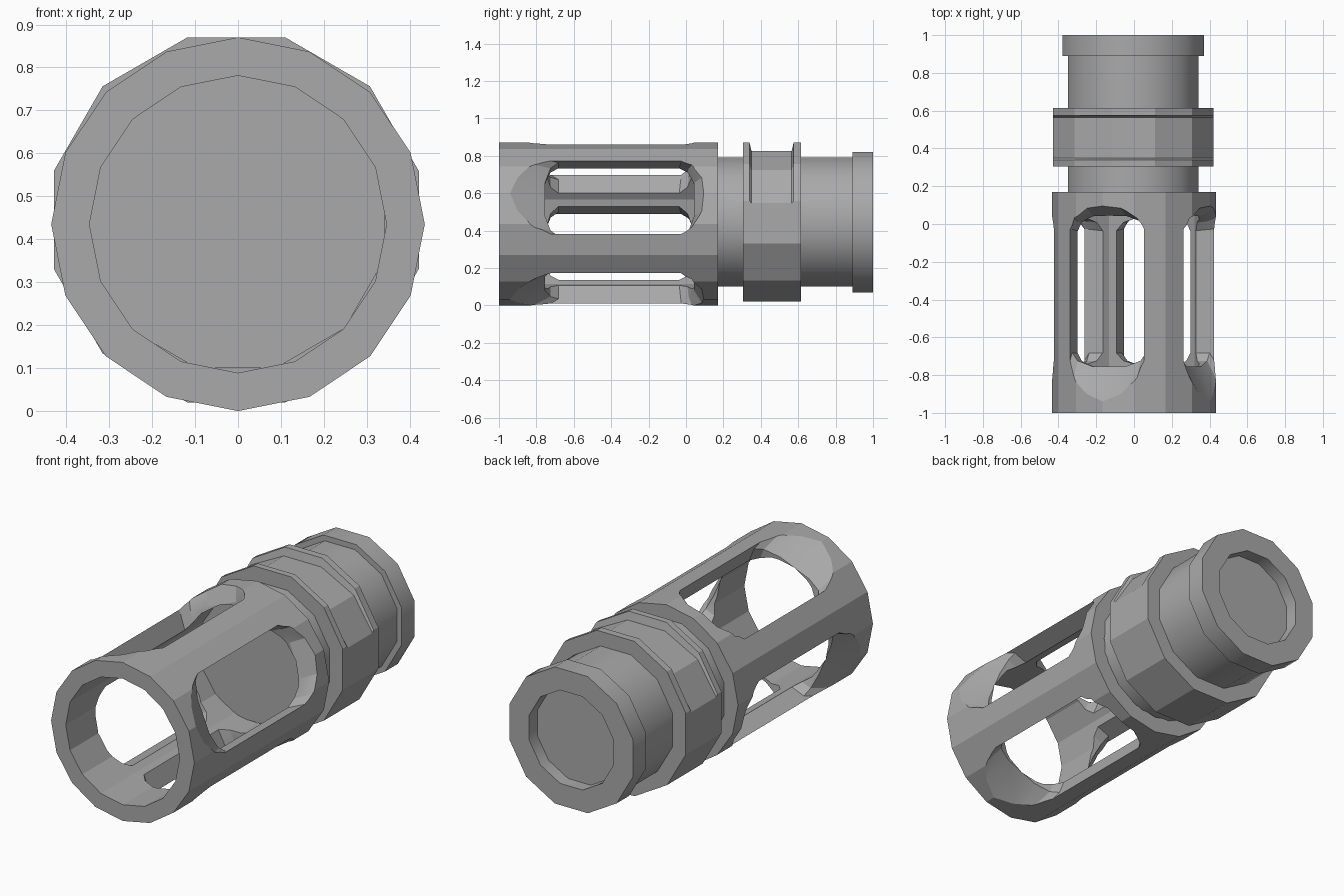
import bpy, bmesh, math
from mathutils import Vector

if "Cube" in bpy.data.objects:
    bpy.data.objects.remove(bpy.data.objects["Cube"], do_unlink=True)

# Single bare metal colour
metal = bpy.data.materials.new("grey metal")
metal.use_nodes = True
GREY = (0.4, 0.4, 0.4, 1)
metal.diffuse_color = GREY
metal.node_tree.nodes["Principled BSDF"].inputs["Base Color"].default_value = GREY


def finish(name, bm, angle=None):
    """Turn a bmesh into a named object."""
    bmesh.ops.recalc_face_normals(bm, faces=bm.faces)
    mesh = bpy.data.meshes.new(name)
    bm.to_mesh(mesh)
    bm.free()
    mesh.materials.append(metal)
    obj = bpy.data.objects.new(name, mesh)
    bpy.context.collection.objects.link(obj)
    smooth(obj, angle)
    return obj


def smooth(obj, angle):
    if angle:
        bpy.ops.object.select_all(action='DESELECT')
        obj.select_set(True)
        bpy.context.view_layer.objects.active = obj
        bpy.ops.object.shade_smooth_by_angle(angle=math.radians(angle))


def skin(bm, rings, closed=False):
    """Bridge equal loops of points, capping the ends unless closed."""
    loops = [[bm.verts.new(p) for p in ring] for ring in rings]
    pairs = list(zip(loops, loops[1:]))
    if closed:
        pairs.append((loops[-1], loops[0]))
    else:
        bm.faces.new(loops[0])
        bm.faces.new(loops[-1])
    n = len(loops[0])
    for a, b in pairs:
        for i in range(n):
            j = (i + 1) % n
            bm.faces.new((a[i], a[j], b[j], b[i]))


def ring(y, radius, sides, centre, offset=0.0, top=1.0):
    """Polygon around the long axis; top squashes the upper half."""
    points = []
    for i in range(sides):
        a = 2 * math.pi * i / sides + offset
        x, z = radius * math.cos(a), radius * math.sin(a)
        points.append(Vector((centre[0] + x, y, centre[1] + z * (top if z > 0 else 1))))
    return points


CAGE = (0, 0.435)
REAR = (-0.004, 0.445)
HALF = math.radians(15)

# Slotted front cage: a thick sixteen-sided tube
bm = bmesh.new()
section = [(-1, 0.435), (0.17, 0.435), (0.17, 0.346), (-1, 0.346)]
skin(bm, [ring(y, r, 16, CAGE) for y, r in section], closed=True)
cage = finish("slotted_cage", bm)

# Cutters: rounded slots, scooped towards the front
bm = bmesh.new()
WIDTH = 0.212
END = [(1, 0.13), (0.85, 0.06), (0.45, 0.01), (-0.45, 0.01), (-0.85, 0.06), (-1, 0.13)]
# depth from axis, front end, back end, rounding
LEVELS = [(0.25, -0.76, 0.04, 0.6), (0.345, -0.76, 0.05, 0.6),
          (0.435, -0.95, 0.105, 1), (0.55, -1.2, 0.13, 1)]
for k in range(4):
    a = math.radians(22.5 + 90 * k)
    out = Vector((math.cos(a), 0, math.sin(a)))
    side = Vector((-out.z, 0, out.x))
    rings = []
    for depth, front, back, bend in LEVELS:
        flat = [(t, front + d * bend) for t, d in END]
        flat += [(-t, back - d * bend) for t, d in END]
        rings.append([out * depth + side * (t * WIDTH) + Vector((0, y, CAGE[1]))
                      for t, y in flat])
    skin(bm, rings)
cutter = finish("slot_cutter", bm)
cutter.hide_render = True

cut = cage.modifiers.new("slots", 'BOOLEAN')
cut.operation = 'DIFFERENCE'
cut.solver = 'EXACT'
cut.object = cutter
bpy.context.view_layer.objects.active = cage
bpy.ops.object.modifier_apply(modifier=cut.name)
bpy.data.objects.remove(cutter, do_unlink=True)
smooth(cage, 20)

# Rear tube with its end collar and shallow recess
bm = bmesh.new()
tube = [(0.155, 0.357), (0.89, 0.357), (0.89, 0.388), (1, 0.388), (1, 0.265), (0.93, 0.265)]
skin(bm, [ring(y, r, 12, REAR, HALF) for y, r in tube])
finish("rear_tube", bm, 40)

# Lock ring: groove runs over the upper half only
bm = bmesh.new()
lock = [(0.305, 1), (0.34, 1), (0.35, 0.895), (0.565, 0.895), (0.575, 1), (0.615, 1)]
skin(bm, [ring(y, 0.44, 12, REAR, HALF, top) for y, top in lock])
finish("lock_ring", bm, 20)
